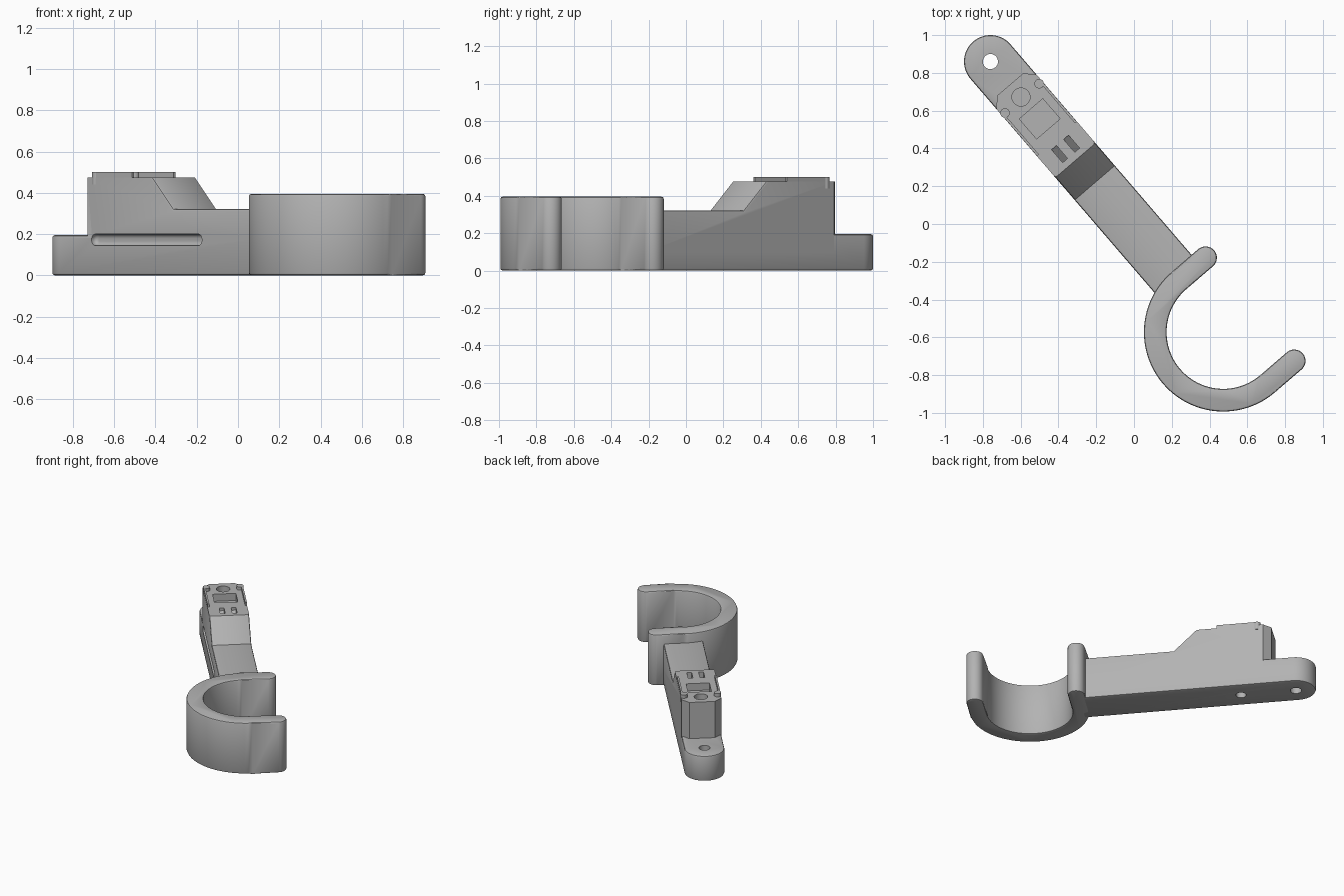
import bpy, bmesh
from math import sin, cos, radians
from mathutils import Matrix

if "Cube" in bpy.data.objects:
    bpy.data.objects.remove(bpy.data.objects["Cube"], do_unlink=True)

grey = bpy.data.materials.new("matte grey")
grey.use_nodes = True
COLOUR = (0.45, 0.45, 0.45, 1)
grey.diffuse_color = COLOUR
grey.node_tree.nodes["Principled BSDF"].inputs["Base Color"].default_value = COLOUR

HALF = 0.14      # half width of the arm
EDGE = 0.012     # softened edge size
RING_X = 1.89    # distance from pivot hole to ring centre


def arc(cx, cy, r, a0, a1, n):
    steps = [radians(a0 + (a1 - a0) * i / n) for i in range(n + 1)]
    return [(cx + r * cos(a), cy + r * sin(a)) for a in steps]


def finish(name, bm):
    bmesh.ops.recalc_face_normals(bm, faces=bm.faces)
    mesh = bpy.data.meshes.new(name)
    bm.to_mesh(mesh)
    bm.free()
    mesh.materials.append(grey)
    obj = bpy.data.objects.new(name, mesh)
    bpy.context.collection.objects.link(obj)
    return obj


def bevel(bm, rule, size, segments=1):
    edges = [e for e in bm.edges if rule(*[v.co for v in e.verts])]
    bmesh.ops.bevel(bm, geom=edges, offset=size, segments=segments,
                    profile=0.5, affect='EDGES')


def prism(outline, z0, z1):
    bm = bmesh.new()
    face = bm.faces.new([bm.verts.new((x, y, z0)) for x, y in outline])
    top = bmesh.ops.extrude_face_region(bm, geom=[face])["geom"]
    for v in top:
        if isinstance(v, bmesh.types.BMVert):
            v.co.z = z1
    return bm


def plate(name, outline, z0, z1, edge=0):
    bm = prism(outline, z0, z1)
    if edge:
        bevel(bm, lambda a, b: abs(a.z - b.z) < 1e-5, edge, 2)
    return finish(name, bm)


def box(name, x0, x1, y0, y1, z0, z1):
    return plate(name, [(x0, y0), (x1, y0), (x1, y1), (x0, y1)], z0, z1)


def disc(name, x, y, r, z0, z1):
    return plate(name, arc(x, y, r, 0, 360, 32)[:-1], z0, z1)


def combine(target, other, operation):
    mod = target.modifiers.new(operation, 'BOOLEAN')
    mod.operation, mod.object, mod.solver = operation, other, 'EXACT'
    bpy.context.view_layer.objects.active = target
    bpy.ops.object.modifier_apply(modifier=mod.name)
    bpy.data.objects.remove(other, do_unlink=True)


# Base of the arm with its rounded pivot end
end = RING_X - 0.36
arm = plate("arm", arc(0, 0, HALF, 90, 270, 32) + [(end, -HALF), (end, HALF)],
            0, 0.195, EDGE)

# Raised mount, ramp and beam, drawn from the side
side = [(0.16, 0.1), (end, 0.1), (end, 0.322), (0.847, 0.322), (0.69, 0.475), (0.16, 0.475)]
bm = prism(side, -HALF, HALF)
bm.transform(Matrix.Rotation(radians(90), 4, 'X'))
bevel(bm, lambda a, b: abs(a.x - 0.16) + abs(b.x - 0.16) < 1e-4
      and abs(a.y - b.y) < 1e-4, 0.05)
bevel(bm, lambda a, b: min(a.z, b.z) > 0.3 and max(a.x, b.x) > 0.7
      and abs(a.y - b.y) < 1e-4, EDGE, 2)
combine(arm, finish("mount", bm), 'UNION')

# Holes and pockets
combine(arm, disc("pivot_hole", 0, 0, 0.04, -0.1, 0.6), 'DIFFERENCE')
combine(arm, disc("round_pocket", 0.248, 0, 0.048, 0.4, 0.6), 'DIFFERENCE')
combine(arm, disc("bottom_hole", 0.39, 0, 0.036, -0.1, 0.1), 'DIFFERENCE')
combine(arm, box("square_pocket", 0.33, 0.47, -0.082, 0.082, 0.42, 0.6), 'DIFFERENCE')
for y in (-0.042, 0.042):
    slot = [(0.565, 0.455), (0.655, 0.39), (0.655, 0.6), (0.565, 0.6)]
    bm = prism(slot, -0.017, 0.017)
    bm.transform(Matrix.Translation((0, y, 0)) @ Matrix.Rotation(radians(90), 4, 'X'))
    combine(arm, finish("contact_slot", bm), 'DIFFERENCE')

# Rounded groove along one side
bm = prism(arc(0.268, 0.172, 0.028, 90, 270, 12) + arc(1.032, 0.172, 0.028, -90, 90, 12),
           -0.03, 0.1)
bevel(bm, lambda a, b: max(a.z, b.z) < 0, 0.02, 4)
bm.transform(Matrix.Translation((0, -HALF, 0)) @ Matrix.Rotation(radians(90), 4, 'X'))
combine(arm, finish("side_groove", bm), 'DIFFERENCE')

# Open ring with straight rounded lips
outline = (arc(RING_X, 0, 0.42, 180, 360, 48) + arc(RING_X + 0.36, 0.186, 0.06, 0, 180, 16)
           + arc(RING_X, 0, 0.30, 360, 180, 48) + arc(RING_X - 0.36, 0.186, 0.06, 0, 180, 16))
parts = [arm, plate("open_ring", outline, 0, 0.395, EDGE)]

# Small pins and rails on top of the mount
for label, s in (("right", -1), ("left", 1)):
    parts.append(disc(label + "_pin", 0.257, s * 0.119, 0.025, 0.44, 0.5))
    y0, y1 = sorted((s * 0.126, s * (HALF - 0.001)))
    parts.append(box(label + "_rail", 0.27, 0.54, y0, y1, 0.44, 0.5))

# Place everything along the diagonal and shade
place = Matrix.Translation((-0.76, 0.86, 0)) @ Matrix.Rotation(radians(-49.3), 4, 'Z')
bpy.ops.object.select_all(action='DESELECT')
for obj in parts:
    obj.data.transform(place)
    obj.select_set(True)
bpy.context.view_layer.objects.active = arm
bpy.ops.object.shade_smooth_by_angle(angle=radians(30))
